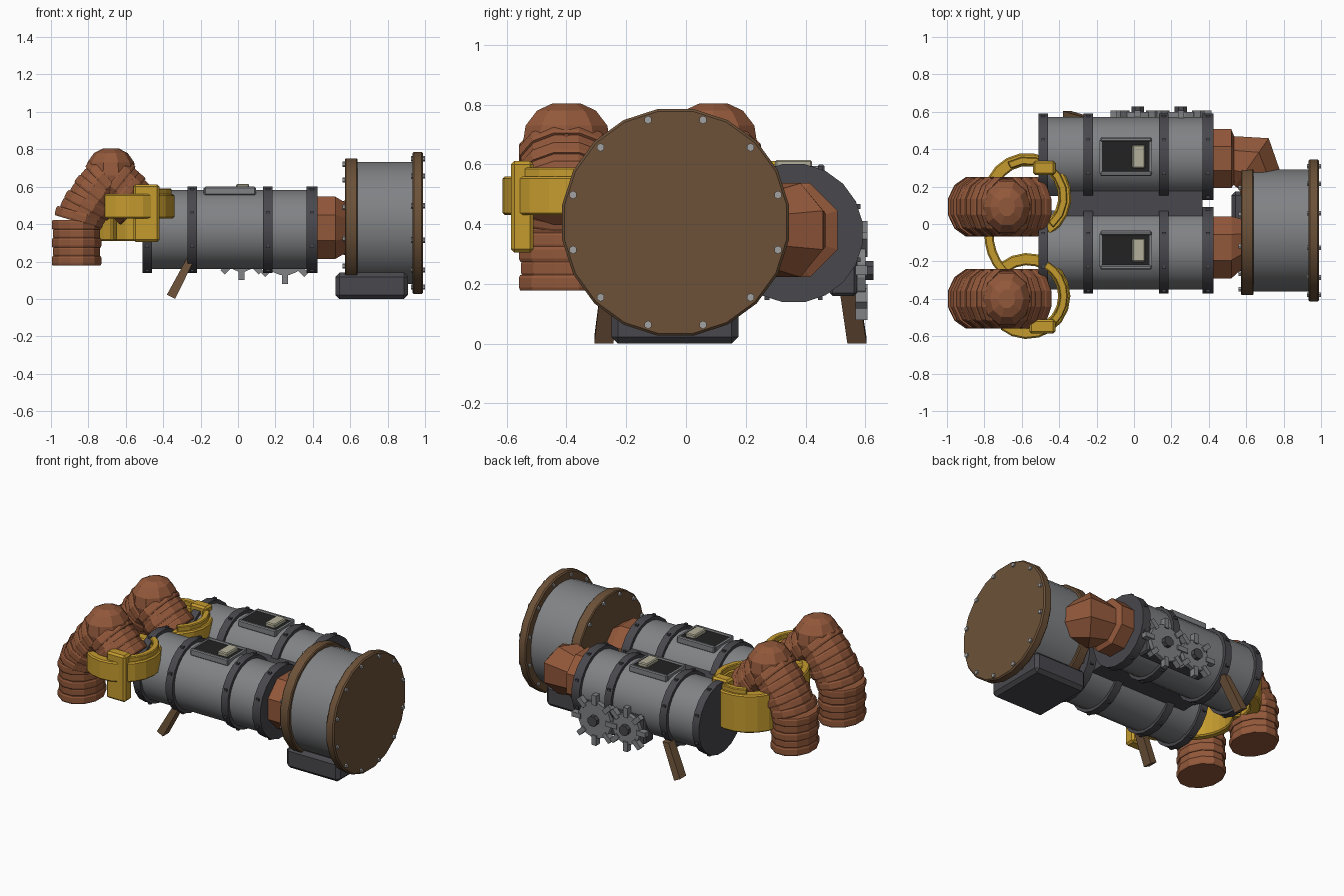
import bpy, bmesh, math
from mathutils import Vector

if "Cube" in bpy.data.objects:
    bpy.data.objects.remove(bpy.data.objects["Cube"])

def material(name, rgb):
    m = bpy.data.materials.new(name)
    m.diffuse_color = (*rgb, 1)
    m.use_nodes = True
    m.node_tree.nodes["Principled BSDF"].inputs["Base Color"].default_value = m.diffuse_color
    return m

GRAY = material("steel gray", (0.22, 0.225, 0.235))
DARK = material("dark iron", (0.065, 0.065, 0.075))
BROWN = material("dark bronze", (0.15, 0.083, 0.04))
RUST = material("copper hose", (0.29, 0.098, 0.043))
YELLOW = material("yellow clamp", (0.56, 0.33, 0.028))
BLACK = material("black panel", (0.016, 0.016, 0.016))
BEIGE = material("beige screen", (0.45, 0.43, 0.32))
BOLT = material("bolt silver", (0.36, 0.36, 0.36))
X, Y, Z = Vector((1, 0, 0)), Vector((0, 1, 0)), Vector((0, 0, 1))

def finish(name, bm, mat, smooth=False, bevel=0):
    bmesh.ops.recalc_face_normals(bm, faces=bm.faces[:])
    me = bpy.data.meshes.new(name)
    bm.to_mesh(me)
    bm.free()
    me.materials.append(mat)
    ob = bpy.data.objects.new(name, me)
    bpy.context.collection.objects.link(ob)
    if bevel:
        b = ob.modifiers.new("bevel", 'BEVEL')
        b.width, b.segments = bevel, 1
    if smooth:
        bpy.ops.object.select_all(action='DESELECT')
        ob.select_set(True)
        bpy.context.view_layer.objects.active = ob
        bpy.ops.object.shade_smooth_by_angle(angle=math.radians(32))
    return ob

def add_loft(bm, stations, n, side):
    """Capped tube; stations are (centre, direction, radius along side, other radius)."""
    rings = []
    for c, d, ru, rv in stations:
        v = Vector(d).normalized().cross(side)
        ts = [2 * math.pi * (i + 0.5) / n for i in range(n)]
        rings.append([bm.verts.new(Vector(c) + side * ru * math.cos(t) + v * rv * math.sin(t))
                      for t in ts])
    for a, b in zip(rings, rings[1:]):
        for i in range(n):
            j = (i + 1) % n
            bm.faces.new((a[i], a[j], b[j], b[i]))
    bm.faces.new(rings[0])
    bm.faces.new(rings[-1])

def cylinder(name, a, b, r, n, mat, smooth=True, bevel=0):
    a, b = Vector(a), Vector(b)
    bm = bmesh.new()
    d = b - a
    add_loft(bm, [(a, d, r, r), (b, d, r, r)], n, Y if abs(d.y) < 0.01 else Z)
    return finish(name, bm, mat, smooth, bevel)

def add_box(bm, lo, hi):
    vs = bmesh.ops.create_cube(bm, size=1)['verts']
    lo, hi = Vector(lo), Vector(hi)
    for v in vs:
        v.co = Vector([lo[i] + (v.co[i] + 0.5) * (hi[i] - lo[i]) for i in range(3)])
    return vs

def box(name, lo, hi, mat, bevel=0):
    bm = bmesh.new()
    add_box(bm, lo, hi)
    return finish(name, bm, mat, bevel=bevel)

def arc(name, cx, cy, r0, r1, z0, z1, a0, a1, n, bevel=0.008):
    """Curved bar around a vertical axis."""
    bm = bmesh.new()
    rows = []
    for i in range(n + 1):
        t = math.radians(a0 + (a1 - a0) * i / n)
        rows.append([bm.verts.new((cx + r * math.cos(t), cy + r * math.sin(t), z))
                     for r, z in ((r0, z0), (r1, z0), (r1, z1), (r0, z1))])
    for a, b in zip(rows, rows[1:]):
        for k in range(4):
            bm.faces.new((a[k], a[(k + 1) % 4], b[(k + 1) % 4], b[k]))
    bm.faces.new(rows[0])
    bm.faces.new(rows[-1])
    return finish(name, bm, YELLOW, bevel=bevel)

# Twin tanks with bands, rivets and control panels
ZC = 0.37
for tag, cy in (("front", -0.14), ("back", 0.36)):
    cylinder(tag + "_tank", (-0.48, cy, ZC), (0.41, cy, ZC), 0.213, 24, GRAY)
    rivets = bmesh.new()
    for bx, w in ((-0.485, 0.05), (-0.245, 0.05), (0.16, 0.05), (0.395, 0.058)):
        cylinder(tag + "_band", (bx - w / 2, cy, ZC), (bx + w / 2, cy, ZC), 0.234, 20, DARK)
        for k in range(8):
            t = math.pi * (k + 0.5) / 4
            y, z = cy + 0.233 * math.cos(t), ZC + 0.233 * math.sin(t)
            add_box(rivets, (bx - 0.01, y - 0.008, z - 0.008), (bx + 0.01, y + 0.008, z + 0.008))
    finish(tag + "_rivets", rivets, DARK)
    box(tag + "_panel", (-0.175, cy - 0.085, 0.55), (0.085, cy + 0.085, 0.592), BLACK)
    for s in (-1, 1):
        y = cy + s * 0.092
        box(tag + "_panel_rail", (-0.18, y - 0.012, 0.555), (0.095, y + 0.012, 0.6), GRAY, 0.006)
    for x in (-0.178, 0.09):
        box(tag + "_panel_edge", (x - 0.006, cy - 0.09, 0.555), (x + 0.006, cy + 0.09, 0.594), GRAY)
    box(tag + "_screen", (-0.01, cy - 0.062, 0.58), (0.06, cy + 0.062, 0.615), BEIGE, 0.006)
box("tank_bridge", (-0.36, 0.03, 0.25), (0.365, 0.19, 0.475), DARK)

# Gear pair on a side plate
box("gear_plate", (-0.1, 0.48, 0.16), (0.37, 0.572, 0.36), DARK, 0.01)
for gx, r in ((0.02, 0.1), (0.25, 0.12)):
    bm = bmesh.new()
    gz = 0.245
    add_loft(bm, [((gx, 0.572, gz), Y, r, r), ((gx, 0.6, gz), Y, r, r)], 16, Z)
    for k in range(8):
        t = k * math.pi / 4
        u = Vector((math.cos(t), 0, math.sin(t)))
        w = Vector((-u.z, 0, u.x))
        for v in add_box(bm, (r - 0.02, 0.568, -0.016), (r + 0.045, 0.608, 0.016)):
            v.co = Vector((gx, 0, gz)) + u * v.co.x + w * v.co.z + Y * v.co.y
    finish("gear", bm, GRAY)
    cylinder("gear_hub", (gx, 0.59, gz), (gx, 0.627, gz), 0.035, 8, DARK, False)

# Slanted support legs
for y0, y1 in ((-0.25, -0.275), (0.54, 0.572)):
    bm = bmesh.new()
    vs = add_box(bm, (-0.022, -0.032, 0), (0.022, 0.032, 0.23))
    for v in vs:
        k = v.co.z / 0.23
        v.co = Vector((-0.358 + 0.108 * k + v.co.x, y1 + (y0 - y1) * k + v.co.y,
                       k * 0.22 + (0.012 - v.co.x * 0.5) * (1 - k)))
    finish("support_leg", bm, BROWN)

# Faceted couplings from the tanks to the drum
def coupling(name, pts):
    bm = bmesh.new()
    add_loft(bm, [((x, y, 0.38), d, r, r) for x, y, d, r in pts], 8, Z)
    finish(name, bm, RUST)

coupling("front_coupling", [(0.40, -0.125, X, 0.18), (0.52, -0.125, X, 0.18),
                            (0.6, -0.1, X, 0.13)])
coupling("back_coupling", [(0.40, 0.35, X, 0.17), (0.52, 0.35, X, 0.17),
                           (0.535, 0.34, X, 0.14), (0.63, 0.33, (1, -0.7, 0), 0.17),
                           (0.67, 0.24, (0.5, -1, 0), 0.13), (0.7, 0.1, (0.2, -1, 0), 0.12)])

# Large drum with flanges, bolts and foot
DY, DZ = -0.035, 0.406
cylinder("drum", (0.6, DY, DZ), (0.95, DY, DZ), 0.328, 32, GRAY)
cylinder("drum_inner_flange", (0.572, DY, DZ), (0.64, DY, DZ), 0.35, 20, BROWN, bevel=0.006)
cylinder("drum_cover", (0.932, DY, DZ), (0.99, DY, DZ), 0.384, 20, BROWN, bevel=0.008)
bm = bmesh.new()
for k in range(12):
    t = math.radians(15 + 30 * k)
    for x0, x1, r in ((0.925, 1.0, 0.355), (0.56, 0.58, 0.325)):
        y, z = DY + r * math.cos(t), DZ + r * math.sin(t)
        add_loft(bm, [((x0, y, z), X, 0.014, 0.014), ((x1, y, z), X, 0.014, 0.014)], 6, Y)
finish("drum_bolts", bm, BOLT)
box("drum_foot", (0.52, -0.25, 0.0), (0.91, 0.175, 0.14), DARK, 0.022)

# Ribbed hoses: stacked discs along a bent path
def hose(name, cy):
    bm = bmesh.new()
    def disc(x, z, d, h, k):
        c, d = Vector((x, cy, z)), Vector(d).normalized()
        ru, rv = 0.165 * k, 0.137 * k
        add_loft(bm, [(c - d * h, d, ru * 0.97, rv * 0.97), (c - d * h * 0.6, d, ru, rv),
                      (c + d * h * 0.6, d, ru, rv), (c + d * h, d, ru * 0.97, rv * 0.97)], 12, Y)
    def run(a, b, d0, d1, count):
        for i in range(count):
            t = (i + 0.5) / count
            p = Vector(a).lerp(Vector(b), t)
            d = Vector(d0).lerp(Vector(d1), t)
            disc(p.x, p.y, d, 0.026, 1.0 if i % 2 == 0 else 0.955)
    run((-0.863, 0.18), (-0.863, 0.42), (0, 0, 1), (0, 0, 1), 5)
    run((-0.86, 0.42), (-0.7, 0.645), (0.25, 0, 1), (0.85, 0, 0.7), 7)
    run((-0.66, 0.635), (-0.54, 0.49), (0.8, 0, -0.6), (0.7, 0, -0.75), 5)
    # rounded elbow top
    add_loft(bm, [((-0.68, cy, z), Z, r * 1.15, r) for z, r in
                  ((0.56, 0.12), (0.66, 0.135), (0.73, 0.125), (0.78, 0.09), (0.803, 0.045))], 10, Y)
    finish(name, bm, RUST)

hose("front_hose", -0.4)
hose("back_hose", 0.092)

# Yellow clamps around the hoses
arc("front_clamp", -0.57, -0.385, 0.165, 0.23, 0.43, 0.56, -130, 130, 14)
arc("back_clamp", -0.57, 0.145, 0.165, 0.235, 0.31, 0.56, -60, 190, 14)
arc("clamp_link", -0.5, -0.06, 0.25, 0.30, 0.31, 0.56, 140, 235, 8)
arc("front_clamp_lip", -0.57, -0.385, 0.175, 0.215, 0.54, 0.59, -60, 60, 8, 0.005)
arc("back_clamp_lip", -0.57, 0.145, 0.175, 0.215, 0.54, 0.59, -50, 120, 8, 0.005)
for name, y in (("front_clamp_block", -0.548), ("back_clamp_block", 0.3)):
    box(name, (-0.56 if y < 0 else -0.54, y - 0.038, 0.305), (-0.42, y + 0.038, 0.612), YELLOW, 0.012)
